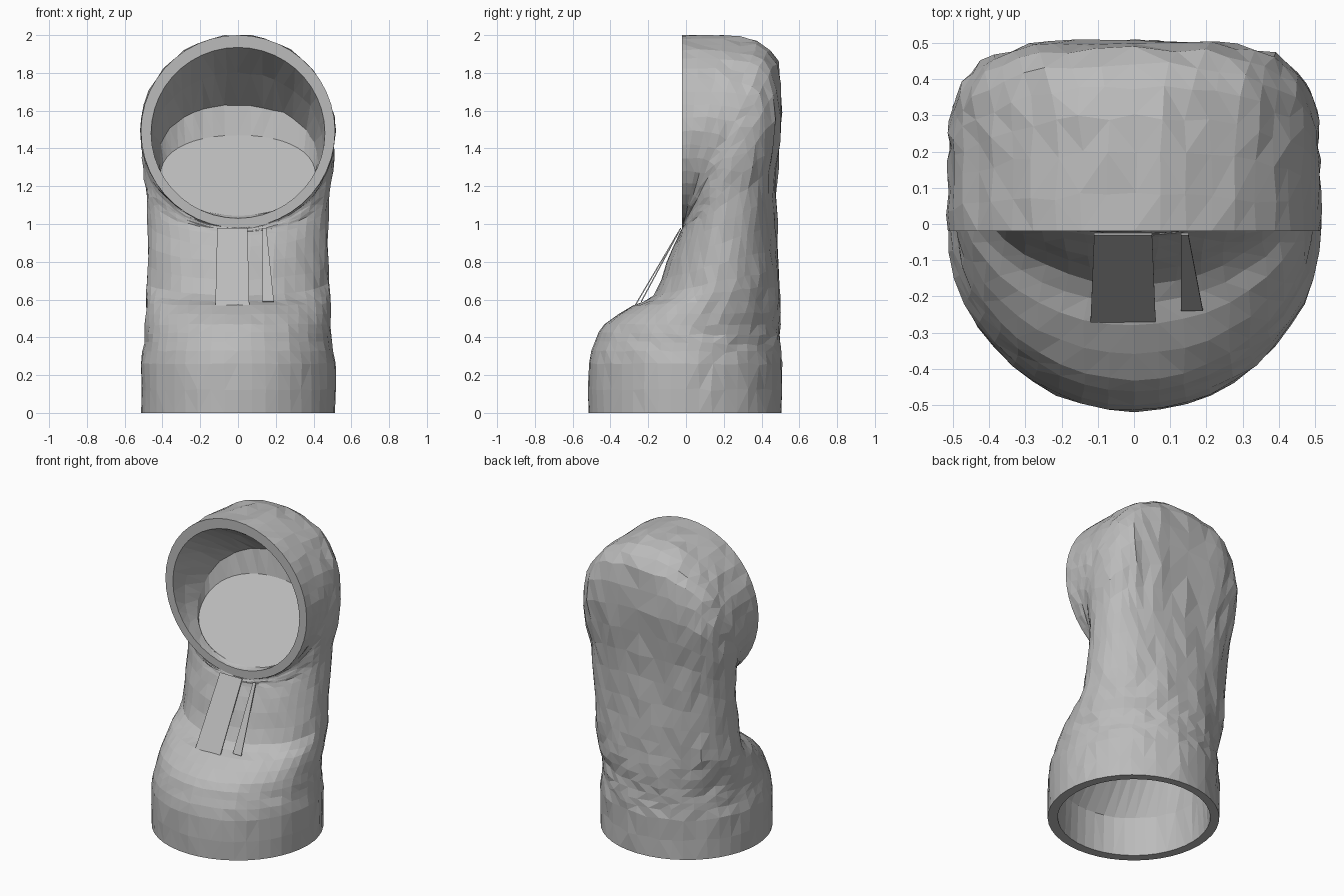
import bpy, bmesh, math, random
from mathutils import Vector

random.seed(4)
SIDES = 44

cube = bpy.data.objects.get("Cube")
if cube:
    bpy.data.objects.remove(cube, do_unlink=True)

grey = bpy.data.materials.new("plain grey")
grey.use_nodes = True
colour = (0.5, 0.5, 0.5, 1)
grey.diffuse_color = colour
grey.node_tree.nodes["Principled BSDF"].inputs["Base Color"].default_value = colour


def finish(bm, name):
    """Turn a bmesh into a flat-shaded object."""
    mesh = bpy.data.meshes.new(name)
    bm.to_mesh(mesh)
    bm.free()
    mesh.materials.append(grey)
    obj = bpy.data.objects.new(name, mesh)
    bpy.context.collection.objects.link(obj)
    return obj


def power(value, n):
    return math.copysign(abs(value) ** (2 / n), value)


def densify(rows):
    """Add a smooth in-between section after every section."""
    out = []
    for i in range(len(rows) - 1):
        a, b = rows[max(i - 1, 0)], rows[i]
        c, d = rows[i + 1], rows[min(i + 2, len(rows) - 1)]
        out.append(b)
        out.append(tuple((9 * (q + r) - p - s) / 16 for p, q, r, s in zip(a, b, c, d)))
    return out + [rows[-1]]


def ring(bm, row, rough):
    """One section between a front point and a back point."""
    fy, fz, by, bz, width, n_front, n_back = row
    front, back = Vector((0, fy, fz)), Vector((0, by, bz))
    centre, half = (front + back) / 2, (back - front) / 2
    verts = []
    for k in range(SIDES):
        t = math.tau * k / SIDES
        c, s = math.cos(t), math.sin(t)
        n = n_back if s > 0 else n_front
        v = power(s, n)
        p = centre + half * v + Vector((width * power(c, n), 0, 0))
        amount = rough * (0.3 + 0.35 * (v + 1))
        p += Vector([random.uniform(-amount, amount) for axis in range(3)])
        p.z = min(p.z, 2)
        verts.append(bm.verts.new(p))
    return verts


# Sections: front y, front z, back y, back z, half width, front and back squareness
outer = densify([
    (-.515, 0, .505, 0, .513, 2, 2),
    (-.515, .26, .505, .26, .513, 2, 2),
    (-.48, .38, .5, .36, .495, 2, 2),
    (-.43, .47, .5, .46, .49, 2, 2),
    (-.28, .57, .5, .6, .488, 2, 2.1),
    (-.17, .62, .49, .76, .482, 1.8, 2.2),
    (-.1, .8, .48, 1, .476, 1.9, 2.3),
    (-.04, .94, .485, 1.3, .482, 2, 2.6),
    (-.03, .955, .51, 1.6, .5, 2, 3.2),
    (-.025, .965, .485, 1.86, .51, 2, 2.6),
    (-.02, .975, .38, 1.97, .514, 2, 2.1),
    (-.02, .98, .2, 2, .514, 2, 2),
    (-.02, .98, -.02, 2, .514, 2, 2),
])
# Base socket, from its deep end down to the rim
base_socket = [
    (-.1, .66, .3, .76, .3, 2, 2),
    (-.24, .52, .42, .6, .42, 2, 2),
    (-.445, .25, .445, .25, .445, 2, 2),
    (-.455, 0, .455, 0, .455, 2, 2),
]
# Mouth socket, from the rim to its sloping floor
mouth_socket = [
    (-.02, 1.03, -.02, 1.935, .46, 2, 2),
    (-.005, 1.035, .2, 1.8, .45, 2, 2),
    (.005, 1.04, .42, 1.63, .42, 2, 2.2),
    (.015, 1.045, .4, 1.47, .41, 2, 2.2),
]

# Elbow: base socket, outer skin and mouth socket joined into one closed skin
bm = bmesh.new()
rings = []
for rows, rough in ((base_socket, .006), (outer, .009), (mouth_socket, .006)):
    for row in rows:
        rim = row in (rows[0], rows[-1])
        rings.append(ring(bm, row, 0 if rim else rough))
for low, high in zip(rings, rings[1:]):
    for k in range(SIDES):
        j = (k + 1) % SIDES
        bm.faces.new((low[k], low[j], high[j], high[k]))
caps = [bm.faces.new(rings[0]), bm.faces.new(rings[-1])]
bmesh.ops.poke(bm, faces=caps)
bmesh.ops.triangulate(bm, faces=bm.faces[:])
bmesh.ops.recalc_face_normals(bm, faces=bm.faces[:])
finish(bm, "elbow_pipe")


def web(name, x_low, x_high, y_low, z_low):
    """Thin sloping strip from the shoulder to the mouth's lower edge."""
    bm = bmesh.new()
    low = [(x, y_low, z_low) for x in x_low]
    high = [(x, -.03, .98) for x in x_high]
    bm.faces.new([bm.verts.new(p) for p in low + high[::-1]])
    obj = finish(bm, name)
    obj.modifiers.new("thickness", "SOLIDIFY").thickness = .006


# Webs in front of the neck
web("middle_web", (-.12, .06), (-.11, .05), -.275, .565)
web("left_web", (.13, .19), (.13, .15), -.24, .59)
